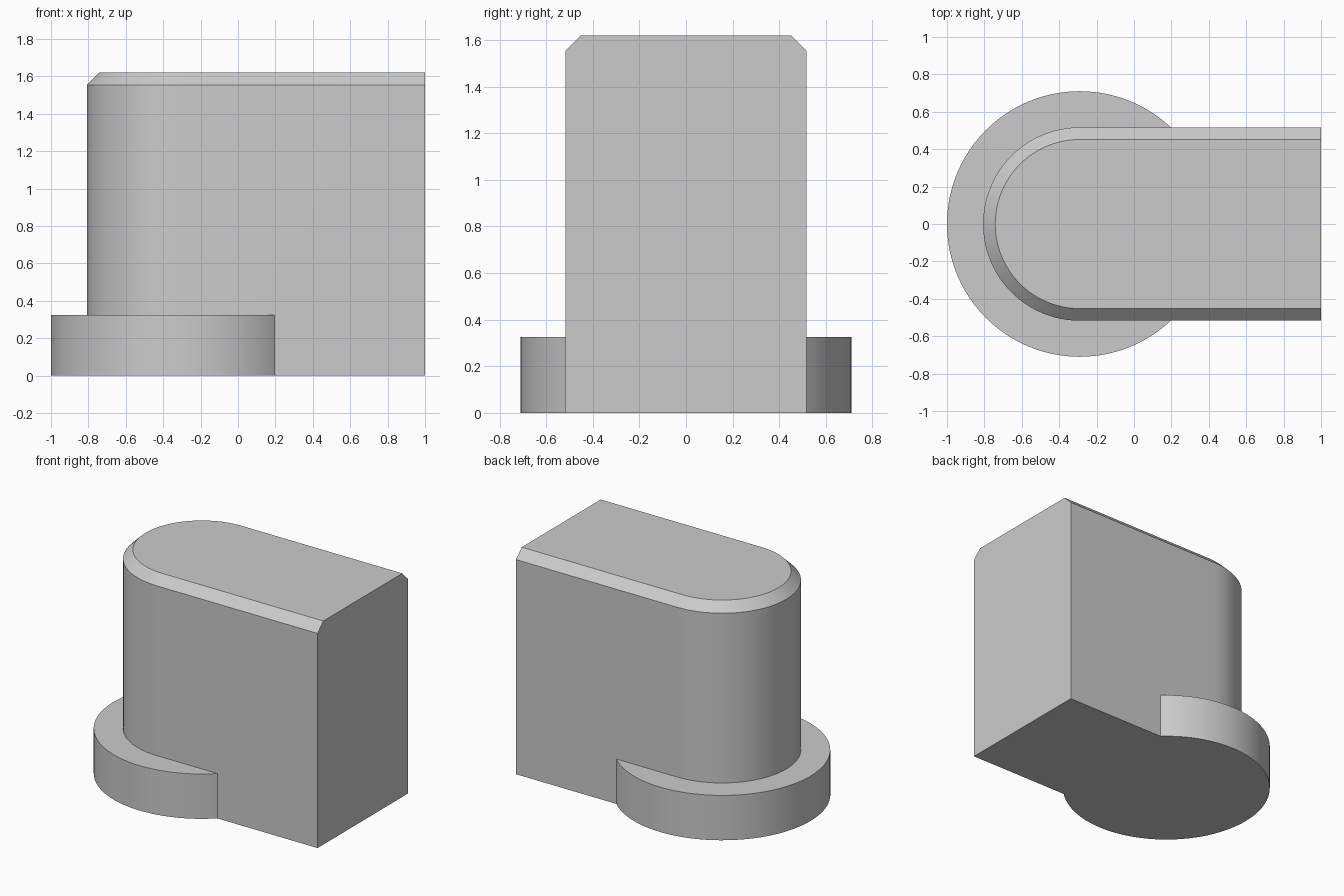
import bpy
import bmesh
from math import sin, cos, pi, radians

cube = bpy.data.objects.get("Cube")
if cube:
    bpy.data.objects.remove(cube)

CENTRE_X = -0.29
BODY_R, FOOT_R = 0.517, 0.71
HEIGHT, FOOT_H, CHAMFER = 1.62, 0.325, 0.065

grey = bpy.data.materials.new("plain grey")
grey.use_nodes = True
colour = (0.6, 0.6, 0.6, 1)
grey.diffuse_color = colour
grey.node_tree.nodes["Principled BSDF"].inputs["Base Color"].default_value = colour


def arc(radius, start, end, steps):
    """Points on an arc about the shared axis."""
    angles = [start + (end - start) * i / steps for i in range(steps + 1)]
    return [(CENTRE_X + radius * cos(a), radius * sin(a)) for a in angles]


def d_outline(radius):
    """Round on the left, square on the right."""
    return arc(radius, pi / 2, 3 * pi / 2, 48) + [(1, -radius), (1, radius)]


def loft(name, layers):
    """Solid through a stack of (outline, height) layers."""
    bm = bmesh.new()
    rings = [[bm.verts.new((x, y, z)) for x, y in pts] for pts, z in layers]
    bm.faces.new(rings[0][::-1])
    bm.faces.new(rings[-1])
    for low, high in zip(rings, rings[1:]):
        for i in range(len(low)):
            j = (i + 1) % len(low)
            bm.faces.new((low[i], low[j], high[j], high[i]))
    bmesh.ops.recalc_face_normals(bm, faces=bm.faces)
    mesh = bpy.data.meshes.new(name)
    bm.to_mesh(mesh)
    bm.free()
    mesh.materials.append(grey)
    obj = bpy.data.objects.new(name, mesh)
    bpy.context.collection.objects.link(obj)
    return obj


# Upright body with a chamfered top edge, plain at the flat end
body = loft("body_with_round_foot", [
    (d_outline(BODY_R), 0),
    (d_outline(BODY_R), HEIGHT - CHAMFER),
    (d_outline(BODY_R - CHAMFER), HEIGHT)])

# Round foot, sharing the axis of the rounded end
disc = arc(FOOT_R, 0, 2 * pi, 96)[:-1]
foot = loft("round_foot", [(disc, 0), (disc, FOOT_H)])

# Join both into one solid
union = body.modifiers.new("join foot", "BOOLEAN")
union.operation = "UNION"
union.solver = "EXACT"
union.object = foot
bpy.ops.object.select_all(action="DESELECT")
body.select_set(True)
bpy.context.view_layer.objects.active = body
bpy.ops.object.modifier_apply(modifier=union.name)
bpy.data.objects.remove(foot)

bpy.ops.object.shade_smooth_by_angle(angle=radians(30))
